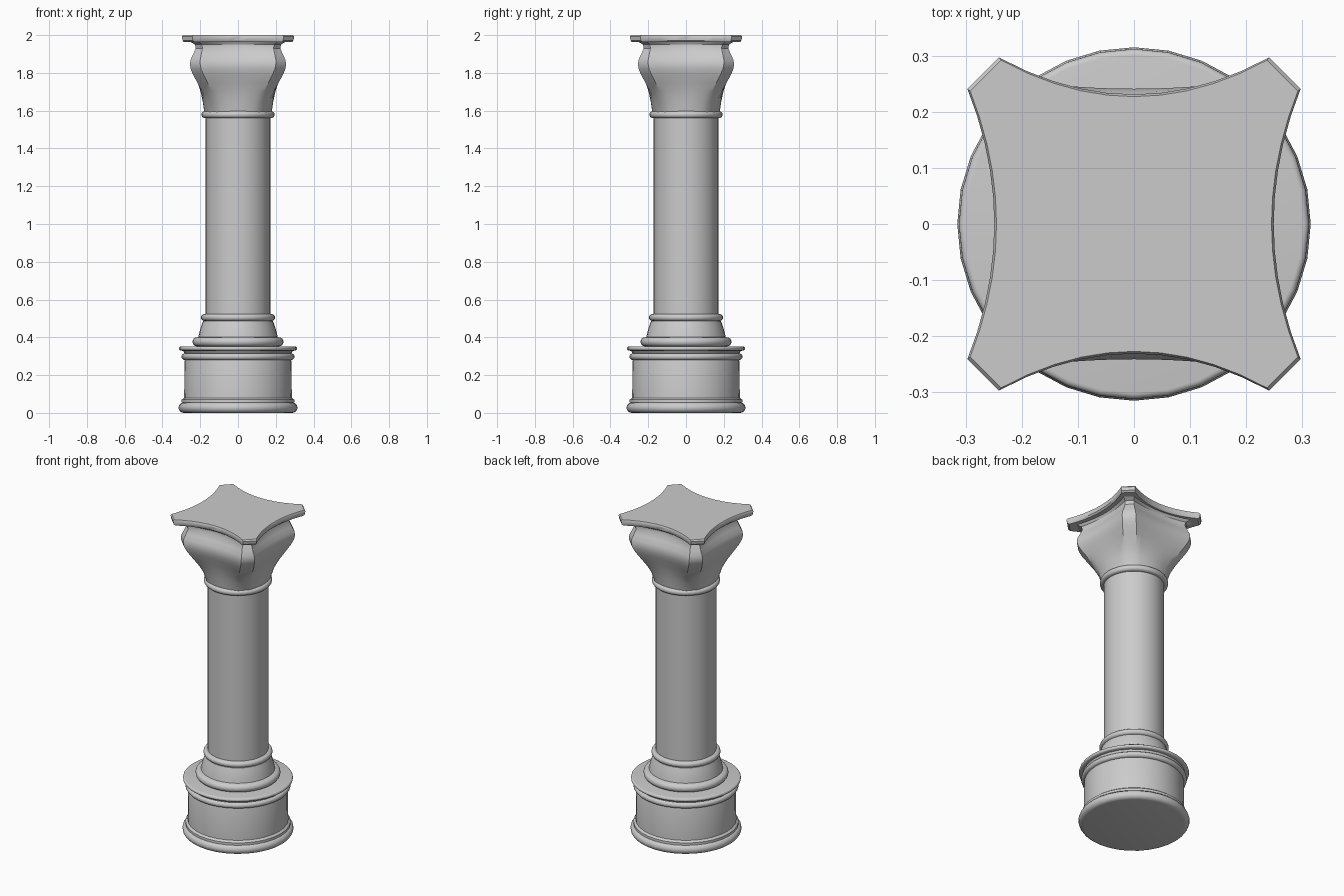
import bpy, bmesh
from math import sin, cos, pi, radians

if "Cube" in bpy.data.objects:
    bpy.data.objects.remove(bpy.data.objects["Cube"])

SEGMENTS = 32


def loft(name, rings):
    """Skin a stack of equal-length closed rings and cap both ends."""
    bm = bmesh.new()
    loops = [[bm.verts.new(p) for p in ring] for ring in rings]
    n = len(loops[0])
    for low, high in zip(loops, loops[1:]):
        for i in range(n):
            j = (i + 1) % n
            bm.faces.new((low[i], low[j], high[j], high[i]))
    bm.faces.new(loops[0][::-1])
    bm.faces.new(loops[-1])
    mesh = bpy.data.meshes.new(name)
    bm.to_mesh(mesh)
    bm.free()
    obj = bpy.data.objects.new(name, mesh)
    bpy.context.collection.objects.link(obj)
    bpy.ops.object.select_all(action='DESELECT')
    obj.select_set(True)
    bpy.context.view_layer.objects.active = obj
    bpy.ops.object.shade_smooth_by_angle(angle=radians(32))
    return obj


def turned(name, profile):
    """Revolve (radius, z) points about the z axis."""
    angles = [2 * pi * i / SEGMENTS for i in range(SEGMENTS)]
    return loft(name, [[(r * cos(a), r * sin(a), z) for a in angles]
                       for r, z in profile])


def bead(radius, z0, z1, steps=8):
    """Rounded moulding profile bulging out to the given radius."""
    h = (z1 - z0) / 2
    return [(radius - h + h * sin(pi * i / steps),
             (z0 + z1) / 2 - h * cos(pi * i / steps)) for i in range(steps + 1)]


def capital_ring(z, mid_x, mid_y, reach, half, steps=10):
    """Square section with curved sides and cut corners."""
    ring = []
    for k in range(4):
        mid = (mid_y, mid_x)[k % 2]
        for i in range(steps + 1):
            t = 2 * i / steps - 1
            x, y = t * half, -(mid + (reach - mid) * t * t)
            for _ in range(k):
                x, y = -y, x
            ring.append((x, y, z))
    return ring


# round pedestal with mouldings
turned("pedestal", bead(0.315, 0.0, 0.055)
       + [(0.298, 0.055), (0.298, 0.07), (0.285, 0.08), (0.283, 0.275)]
       + bead(0.299, 0.28, 0.315)
       + [(0.285, 0.316), (0.29, 0.328)] + bead(0.312, 0.33, 0.352))

# flared column foot
turned("column_foot", bead(0.241, 0.352, 0.40)
       + [(0.21, 0.402), (0.204, 0.43), (0.193, 0.465), (0.185, 0.486)]
       + bead(0.196, 0.487, 0.523))

# plain shaft and its neck ring
turned("shaft", [(0.172, 0.51), (0.172, 1.58)])
turned("neck_ring", bead(0.194, 1.56, 1.598))

# bell of the capital, swelling then narrowing under the top slab
bell = [(1.59, 0.178, 0.150, 0.108), (1.65, 0.187, 0.165, 0.120),
        (1.70, 0.198, 0.188, 0.138), (1.75, 0.214, 0.216, 0.162),
        (1.79, 0.230, 0.238, 0.182), (1.82, 0.239, 0.250, 0.195),
        (1.845, 0.241, 0.255, 0.200), (1.87, 0.236, 0.251, 0.200),
        (1.90, 0.220, 0.237, 0.194), (1.93, 0.205, 0.224, 0.188),
        (1.95, 0.204, 0.228, 0.192), (1.97, 0.215, 0.260, 0.215)]
loft("capital_bell", [capital_ring(z, m, m, a, b) for z, m, a, b in bell])

# top slab with four hollow sides
slab = [(1.963, 0.238, 0.222, 0.286, 0.232), (1.972, 0.247, 0.229, 0.294, 0.239),
        (1.992, 0.249, 0.231, 0.297, 0.241), (2.0, 0.245, 0.227, 0.292, 0.237)]
loft("top_slab", [capital_ring(*s) for s in slab])
